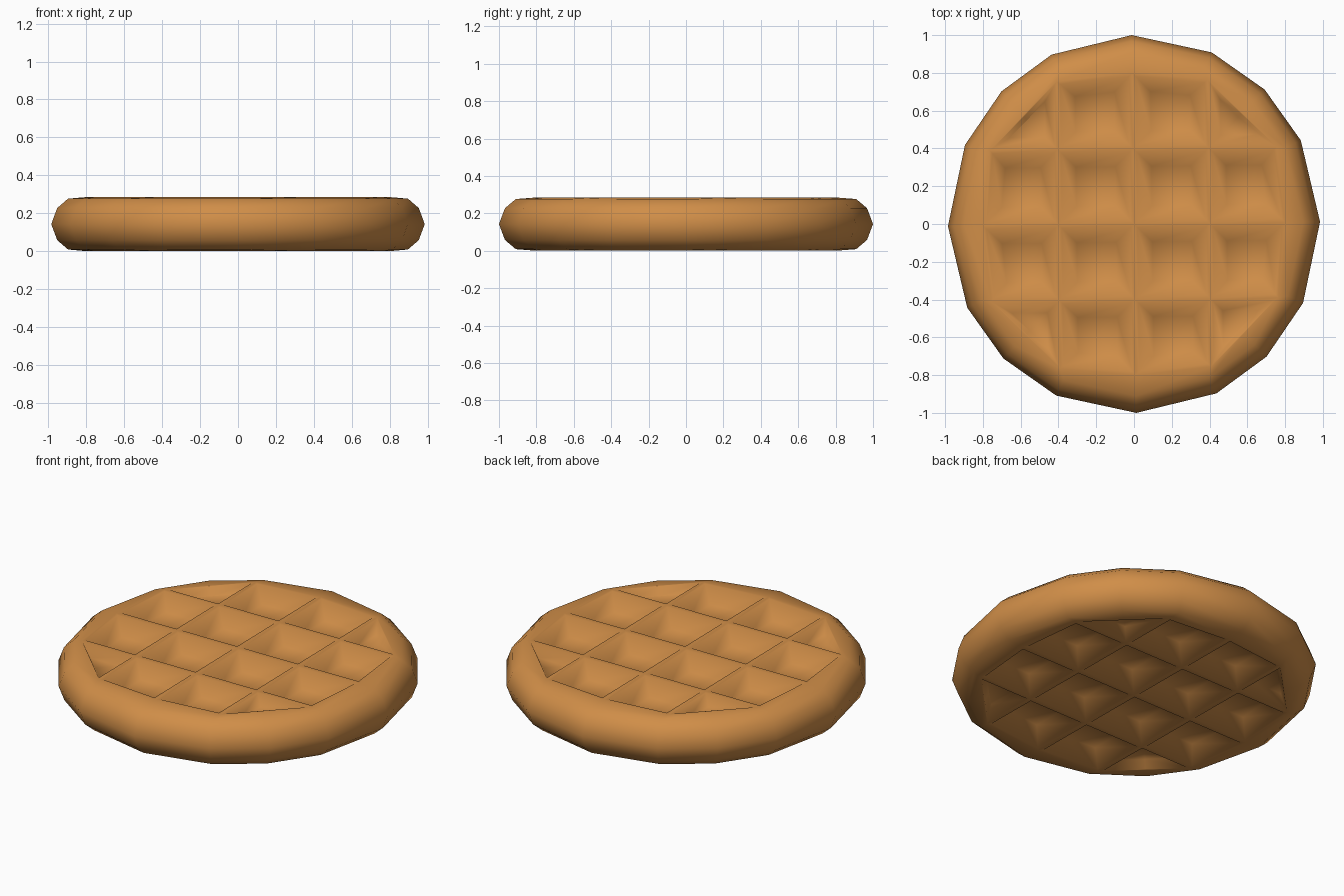
import bpy, bmesh, math
from mathutils import Vector, Matrix

if "Cube" in bpy.data.objects:
    bpy.data.objects.remove(bpy.data.objects["Cube"])

HALF = 0.1425          # half thickness
DEPTH = 0.08           # pocket depth
LINES = [-0.76, -0.4, 0.0, 0.4, 0.76]

bm = bmesh.new()

# ridge grid: 5 x 5 crossings, outer corners pulled in to round the shape
def crossing(i, j):
    x, y = LINES[i], LINES[j]
    edge_i, edge_j = i in (0, 4), j in (0, 4)
    if edge_i and edge_j:
        x, y = math.copysign(0.58, x), math.copysign(0.58, y)
    elif edge_i and j == 2:
        x = math.copysign(0.80, x)
    elif edge_j and i == 2:
        y = math.copysign(0.80, y)
    return bm.verts.new((x, y, HALF))

grid = [[crossing(i, j) for j in range(5)] for i in range(5)]

def bridge(a, b):
    n = len(a)
    for k in range(n):
        bm.faces.new((a[k], a[(k + 1) % n], b[(k + 1) % n], b[k]))

# pockets: thin flat ridge, sloping wall, small flat floor
def shrunk(corners, t, z):
    c = sum((v.co for v in corners), Vector()) / 4
    out = []
    for v in corners:
        p = v.co.lerp(c, t)
        out.append(bm.verts.new((p.x, p.y, z)))
    return out

for i in range(4):
    for j in range(4):
        quad = [grid[i][j], grid[i + 1][j], grid[i + 1][j + 1], grid[i][j + 1]]
        corner = i in (0, 3) and j in (0, 3)
        lip = shrunk(quad, 0.09, HALF)
        floor = shrunk(quad, 0.48, HALF - (0.05 if corner else DEPTH))
        bridge(quad, lip)
        bridge(lip, floor)
        bm.faces.new(floor)

# rounded rim: 16 sided rings outside the grid
border = ([grid[4][j] for j in (2, 3, 4)] + [grid[i][4] for i in (3, 2, 1, 0)]
          + [grid[0][j] for j in (3, 2, 1, 0)] + [grid[i][0] for i in (1, 2, 3, 4)]
          + [grid[4][1]])
quarter = [0, 25.6, 44.7, 64.6]
angles = [math.radians(90 * q + a) for q in range(4) for a in quarter]
previous = border
for r, z in ((0.91, 0.134), (0.968, 0.085), (1.0, 0.0)):
    ring = [bm.verts.new((0.985 * r * math.cos(a), r * math.sin(a), z)) for a in angles]
    bridge(ring, previous)
    previous = ring

# the whole disc is turned very slightly
bmesh.ops.rotate(bm, verts=bm.verts, cent=(0, 0, 0),
                 matrix=Matrix.Rotation(math.radians(0.7), 3, 'Z'))

# lower half is the mirrored upper half
bmesh.ops.mirror(bm, geom=bm.verts[:] + bm.edges[:] + bm.faces[:],
                 axis='Z', merge_dist=0.0005)
bmesh.ops.remove_doubles(bm, verts=bm.verts, dist=0.0005)
bmesh.ops.translate(bm, verts=bm.verts, vec=(0, 0, HALF))
bmesh.ops.recalc_face_normals(bm, faces=bm.faces)
for f in bm.faces:
    f.smooth = True

mesh = bpy.data.meshes.new("waffle")
bm.to_mesh(mesh)
bm.free()

mat = bpy.data.materials.new("golden brown")
mat.diffuse_color = (0.63, 0.27, 0.065, 1)
mat.use_nodes = True
mat.node_tree.nodes["Principled BSDF"].inputs["Base Color"].default_value = mat.diffuse_color
mesh.materials.append(mat)
waffle = bpy.data.objects.new("waffle", mesh)
bpy.context.collection.objects.link(waffle)
